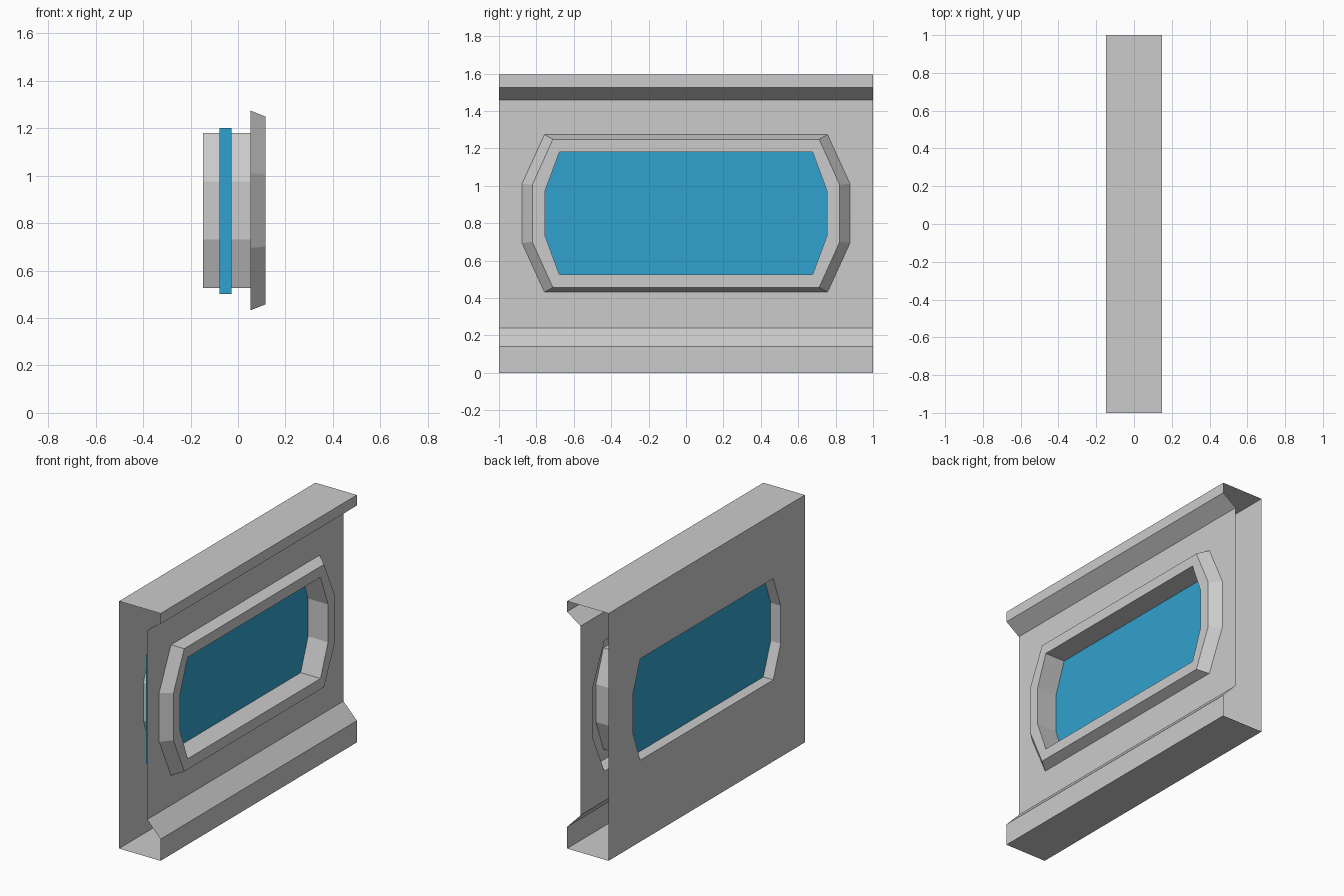
import bpy, bmesh

if "Cube" in bpy.data.objects:
    bpy.data.objects.remove(bpy.data.objects["Cube"])

BACK, PANEL, RIM, LIP = -0.148, 0.052, 0.115, 0.148
ZC = 0.853  # window centre height


def octagon(bm, x, y_flat, y_side, z_flat, z_side):
    """Stretched octagon in the YZ plane, counter-clockwise from top right."""
    q = [(y_flat, z_flat), (-y_flat, z_flat), (-y_side, z_side), (-y_side, -z_side),
         (-y_flat, -z_flat), (y_flat, -z_flat), (y_side, -z_side), (y_side, z_side)]
    return [bm.verts.new((x, y, ZC + z)) for y, z in q]


def strip(bm, a, b, closed=True):
    n = len(a)
    for i in range(n if closed else n - 1):
        j = (i + 1) % n
        bm.faces.new((a[i], a[j], b[j], b[i]))


def panel_with_hole(bm, c, o):
    """Fill between a rectangle c (tr, tl, bl, br) and an octagon o."""
    for k in range(4):
        n = (k + 1) % 4
        e = 2 * k
        bm.faces.new((c[k], c[n], o[e + 1], o[e]))
        bm.faces.new((c[k], o[e], o[e - 1]))


def finish(bm, name):
    bmesh.ops.recalc_face_normals(bm, faces=bm.faces)
    me = bpy.data.meshes.new(name)
    bm.to_mesh(me)
    bm.free()
    ob = bpy.data.objects.new(name, me)
    bpy.context.collection.objects.link(ob)
    return ob


# Wall shell: sheet profile from front panel, over the top, down the back, and up again
bm = bmesh.new()
profile = [(PANEL, 1.46), (LIP, 1.527), (LIP, 1.595), (BACK, 1.595),
           (BACK, 0), (LIP, 0), (LIP, 0.14), (PANEL, 0.24)]
right = [bm.verts.new((x, 1, z)) for x, z in profile]
left = [bm.verts.new((x, -1, z)) for x, z in profile]
strip(bm, right[:4], left[:4], False)
strip(bm, right[4:], left[4:], False)

# Raised window rim and tunnel through the wall
loops = [octagon(bm, PANEL, 0.757, 0.877, 0.421, 0.158),
         octagon(bm, RIM, 0.712, 0.822, 0.396, 0.152),
         octagon(bm, RIM, 0.677, 0.753, 0.327, 0.122),
         octagon(bm, BACK, 0.677, 0.753, 0.327, 0.122)]
for a, b in zip(loops, loops[1:]):
    strip(bm, a, b)

# Front and back panels around the window
panel_with_hole(bm, [right[0], left[0], left[7], right[7]], loops[0])
panel_with_hole(bm, [right[3], left[3], left[4], right[4]], loops[3])
finish(bm, "wall_panel")

# Window pane
bm = bmesh.new()
bmesh.ops.create_cube(bm, size=1)
for v in bm.verts:
    v.co = (v.co.x * 0.05 - 0.052, v.co.y * 1.65, v.co.z * 0.70 + 0.85)
glass = finish(bm, "window_pane")
mat = bpy.data.materials.new("blue_glass")
mat.diffuse_color = (0.03, 0.36, 0.62, 1)
mat.use_nodes = True
mat.node_tree.nodes["Principled BSDF"].inputs["Base Color"].default_value = mat.diffuse_color
glass.data.materials.append(mat)
